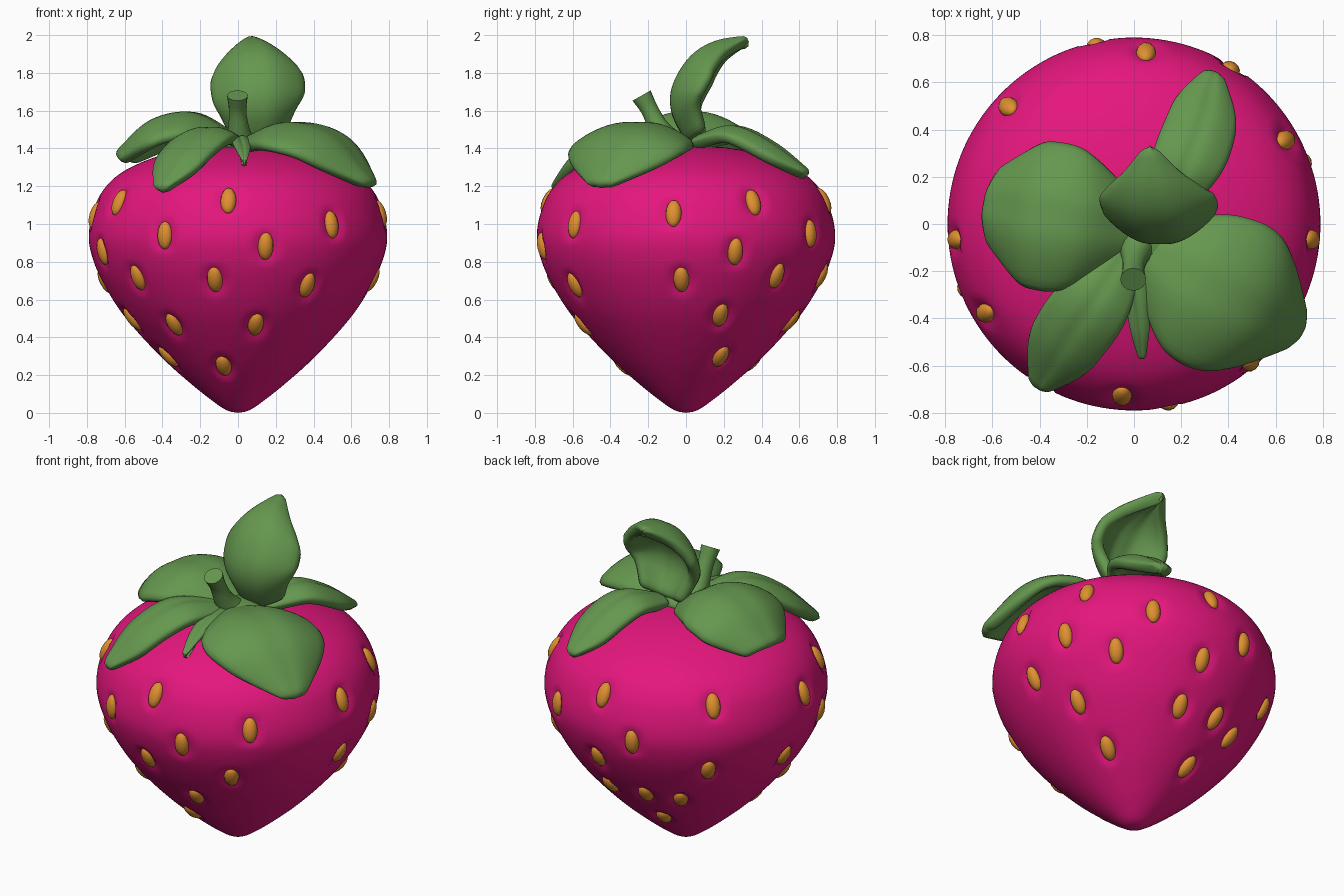
import bpy, bmesh, math
from mathutils import Vector, Matrix

if "Cube" in bpy.data.objects:
    bpy.data.objects.remove(bpy.data.objects["Cube"])


def material(name, rgb):
    m = bpy.data.materials.new(name)
    m.diffuse_color = (*rgb, 1)
    m.use_nodes = True
    m.node_tree.nodes["Principled BSDF"].inputs["Base Color"].default_value = m.diffuse_color
    return m


PINK = material("berry pink", (0.78, 0.008, 0.205))
GREEN = material("leaf green", (0.13, 0.31, 0.078))
GOLD = material("seed gold", (0.74, 0.28, 0.03))


def finish(name, bm, mat):
    me = bpy.data.meshes.new(name)
    for f in bm.faces:
        f.smooth = True
    bm.to_mesh(me)
    bm.free()
    me.materials.append(mat)
    ob = bpy.data.objects.new(name, me)
    bpy.context.collection.objects.link(ob)
    return ob


def spline(pts, t):
    """Catmull-Rom through pts, t in 0..1"""
    pts = [Vector(p) for p in pts]
    n = len(pts) - 1
    i = min(int(t * n), n - 1)
    u = t * n - i
    b, c = pts[i], pts[i + 1]
    a = pts[i - 1] if i > 0 else b * 2 - c
    d = pts[i + 2] if i + 2 <= n else c * 2 - b
    return 0.5 * (2 * b + (c - a) * u + (2 * a - 5 * b + 4 * c - d) * u * u
                  + (3 * b - a - 3 * c + d) * u ** 3)


# Berry outline (radius, height)
PROFILE = [(0, 0), (0.06, 0.014), (0.14, 0.067), (0.25, 0.155), (0.38, 0.27),
           (0.52, 0.415), (0.63, 0.55), (0.72, 0.70), (0.77, 0.82), (0.79, 0.93),
           (0.772, 1.05), (0.72, 1.17), (0.62, 1.27), (0.45, 1.35), (0.25, 1.40), (0, 1.42)]
RINGS = 90
outline = [spline(PROFILE, k / RINGS) for k in range(RINGS + 1)]


def radius(z):
    for a, b in zip(outline, outline[1:]):
        if a.y <= z <= b.y:
            return a.x + (b.x - a.x) * (z - a.y) / max(b.y - a.y, 1e-6)
    return 0


# Seed places (azimuth in degrees, height)
SEEDS = [(-94, 1.13), (-149, 1.12), (-175, 1.05), (137, 1.13), (86, 1.13), (29, 1.12),
         (-5, 1.06), (58, 0.95), (102, 0.90), (20, 0.85), (-79, 0.88), (-159, 0.85),
         (-120, 0.94), (-50, 1.0), (-138, 0.71), (-100, 0.70), (-58, 0.67), (-128, 0.46),
         (-80, 0.46), (-103, 0.24), (-166, 0.49), (-160, 0.29), (-2, 0.70), (42, 0.72),
         (18, 0.51), (28, 0.29), (77, 0.48), (82, 0.72), (135, 0.72), (176, 0.69),
         (102, 0.49), (122, 0.47), (105, 0.26)]
frames = []
for az, z in SEEDS:
    a = math.radians(az)
    out = Vector((math.cos(a), math.sin(a), 0))
    slope = (radius(z + 0.03) - radius(z - 0.03)) / 0.06
    along = (out * slope + Vector((0, 0, 1))).normalized()
    side = Vector((-math.sin(a), math.cos(a), 0))
    frames.append((out * radius(z) + Vector((0, 0, z)), side.cross(along), side, along))

# Berry body, lathed, with a dimple round each seed
bm = bmesh.new()
SEG = 144
rows = []
for p in outline[1:-1]:
    row = []
    for s in range(SEG):
        a = 2 * math.pi * s / SEG
        co = Vector((p.x * math.cos(a), p.x * math.sin(a), p.y))
        for c, n, side, along in frames:
            d = co - c
            if d.length < 0.13:
                q = (d.dot(side) / 0.07) ** 2 + (d.dot(along) / 0.1) ** 2
                if q < 1:
                    co = co - n * 0.025 * (1 - q)
        row.append(bm.verts.new(co))
    rows.append(row)
for r0, r1 in zip(rows, rows[1:]):
    for s in range(SEG):
        t = (s + 1) % SEG
        bm.faces.new((r0[s], r0[t], r1[t], r1[s]))
low, high = bm.verts.new((0, 0, 0)), bm.verts.new((0, 0, 1.42))
for s in range(SEG):
    t = (s + 1) % SEG
    bm.faces.new((low, rows[0][t], rows[0][s]))
    bm.faces.new((high, rows[-1][s], rows[-1][t]))
finish("berry_body", bm, PINK)

# Seeds
bm = bmesh.new()
for c, n, side, along in frames:
    rot = Matrix((n, side, along)).transposed().to_4x4()
    mat = Matrix.Translation(c - n * 0.017) @ rot @ Matrix.Diagonal((0.034, 0.042, 0.074, 1))
    bmesh.ops.create_uvsphere(bm, u_segments=12, v_segments=8, radius=1, matrix=mat)
finish("seeds", bm, GOLD)


def leaf(name, spine, half, widths, cup, up=(0, 0, 1), thick=0.065):
    """Curved leaf along a spine, edges bent away from the up side"""
    bm = bmesh.new()
    N, M = 18, 10
    side = (Vector(spine[-1]) - Vector(spine[0])).cross(Vector(up)).normalized()
    prof = [(w, 0) for w in widths]
    grid = []
    for i in range(N + 1):
        t = i / N
        p = spline(spine, t)
        tan = spline(spine, min(1, t + 0.03)) - spline(spine, max(0, t - 0.03))
        n = side.cross(tan).normalized()
        w = max(spline(prof, t).x, 0.02)
        row = []
        for j in range(M + 1):
            s = 2 * j / M - 1
            drop = cup * w * s * s + 0.012 * math.exp(-(s / 0.15) ** 2) * w
            row.append(bm.verts.new(p + side * s * half * w - n * drop))
        grid.append(row)
    for i in range(N):
        for j in range(M):
            bm.faces.new((grid[i][j], grid[i][j + 1], grid[i + 1][j + 1], grid[i + 1][j]))
    ob = finish(name, bm, GREEN)
    sol = ob.modifiers.new("thickness", 'SOLIDIFY')
    sol.thickness = thick
    sol.offset = -1
    sub = ob.modifiers.new("rounding", 'SUBSURF')
    sub.levels = sub.render_levels = 1
    return ob


SLIM = (0.45, 0.85, 1.0, 1.0, 0.85, 0.25)

# Leaves
leaf("left_leaf", [(0.02, -0.03, 1.46), (-0.22, 0.01, 1.60), (-0.46, 0.05, 1.56), (-0.655, 0.09, 1.38)],
     0.325, (0.45, 0.85, 1.0, 1.03, 0.95, 0.5), 0.13)
leaf("right_leaf", [(0.04, -0.1, 1.46), (0.28, -0.25, 1.55), (0.53, -0.37, 1.48), (0.73, -0.47, 1.22)],
     0.355, (0.4, 0.85, 1.0, 1.0, 0.82, 0.2), 0.13)
leaf("front_leaf", [(-0.02, -0.1, 1.47), (-0.17, -0.33, 1.52), (-0.31, -0.53, 1.41), (-0.42, -0.71, 1.20)],
     0.175, SLIM, 0.06)
leaf("back_leaf", [(0.12, 0.03, 1.46), (0.22, 0.25, 1.53), (0.30, 0.46, 1.44), (0.345, 0.66, 1.28)],
     0.165, SLIM, 0.06)
leaf("upright_leaf", [(0.11, 0.0, 1.42), (0.11, -0.085, 1.58), (0.105, -0.085, 1.73),
                      (0.09, 0.01, 1.89), (0.075, 0.15, 1.975), (0.065, 0.33, 2.0)],
     0.265, (0.62, 0.9, 1.0, 0.98, 0.7, 0.1), 0.16, up=(0, -1, 0), thick=0.07)
leaf("small_front_leaf", [(0.0, -0.12, 1.47), (0.01, -0.28, 1.47), (0.025, -0.45, 1.42), (0.035, -0.58, 1.34)],
     0.055, (0.8, 1.0, 0.85, 0.3), 0.02, thick=0.045)

# Hub where the leaves meet
bm = bmesh.new()
bmesh.ops.create_uvsphere(bm, u_segments=32, v_segments=16, radius=1,
                          matrix=Matrix.Translation((0.04, -0.06, 1.42)) @ Matrix.Diagonal((0.16, 0.14, 0.06, 1)))
finish("leaf_hub", bm, GREEN)

# Stem, a flared tube
bm = bmesh.new()
path = [(0.02, -0.07, 1.40), (0.005, -0.14, 1.50), (-0.002, -0.19, 1.60), (-0.003, -0.235, 1.68)]
radii = [(0.09, 0), (0.058, 0), (0.046, 0), (0.055, 0)]
rows = []
for i in range(13):
    t = i / 12
    p = spline(path, t)
    tan = (spline(path, min(1, t + 0.05)) - spline(path, max(0, t - 0.05))).normalized()
    u = Vector((1, 0, 0))
    v = tan.cross(u).normalized()
    r = spline(radii, t).x
    rows.append([bm.verts.new(p + r * (u * math.cos(k * math.pi / 8) + v * math.sin(k * math.pi / 8)))
                 for k in range(16)])
for r0, r1 in zip(rows, rows[1:]):
    for k in range(16):
        bm.faces.new((r0[k], r0[(k + 1) % 16], r1[(k + 1) % 16], r1[k]))
bm.faces.new(rows[-1])
bm.faces.new(rows[0][::-1])
bmesh.ops.recalc_face_normals(bm, faces=bm.faces)
stem = finish("stem", bm, GREEN)
bpy.context.view_layer.objects.active = stem
stem.select_set(True)
bpy.ops.object.shade_smooth_by_angle(angle=math.radians(50))
